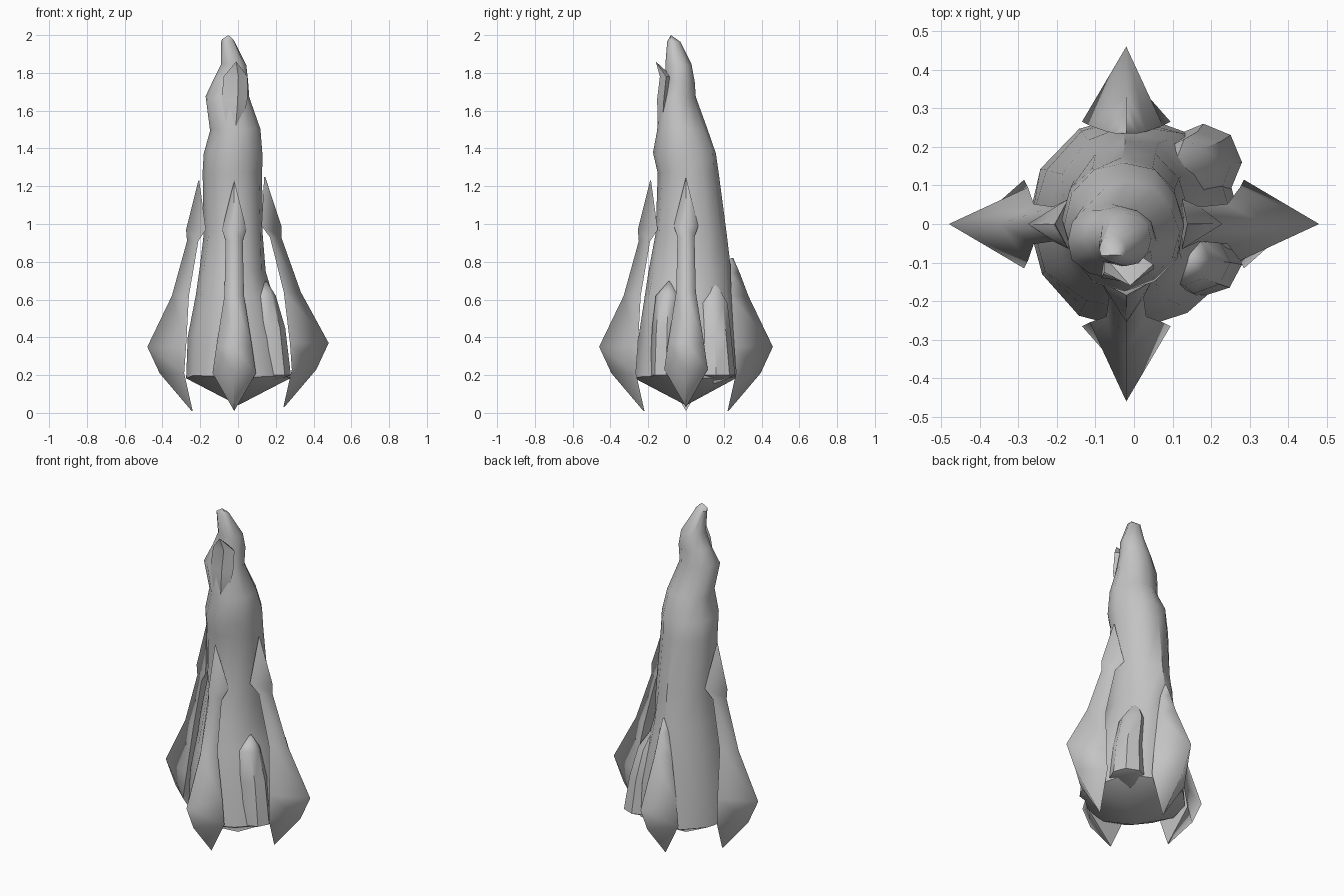
import bpy, math, random
from mathutils import Matrix, Vector

random.seed(4)
cube = bpy.data.objects.get("Cube")
if cube:
    bpy.data.objects.remove(cube, do_unlink=True)

stone = bpy.data.materials.new("grey stone")
stone.use_nodes = True
stone.diffuse_color = (0.55, 0.55, 0.55, 1)
stone.node_tree.nodes["Principled BSDF"].inputs["Base Color"].default_value = stone.diffuse_color


def add_mesh(name, verts, faces):
    mesh = bpy.data.meshes.new(name)
    mesh.from_pydata(verts, [], faces)
    mesh.materials.append(stone)
    obj = bpy.data.objects.new(name, mesh)
    bpy.context.collection.objects.link(obj)
    return obj


def smooth(obj, degrees):
    bpy.ops.object.select_all(action='DESELECT')
    obj.select_set(True)
    bpy.context.view_layer.objects.active = obj
    bpy.ops.object.shade_smooth_by_angle(angle=math.radians(degrees))


def loft(name, rings, sides, bottom, top, jitter=0.0, twist=0.0):
    """Skin oval rings (z, x_min, x_max, y_min, y_max), closed by two points."""
    verts, faces = [], []
    for level, (z, x0, x1, y0, y1) in enumerate(rings):
        for i in range(sides):
            a = math.tau * i / sides + twist * level
            wobble = 1 + random.uniform(-jitter, jitter)
            verts.append(((x0 + x1) / 2 + (x1 - x0) / 2 * math.cos(a) * wobble,
                          (y0 + y1) / 2 + (y1 - y0) / 2 * math.sin(a) * wobble,
                          z + random.uniform(-jitter, jitter) * 0.3))
    last = len(rings) - 1
    low, high = len(verts), len(verts) + 1
    verts += [bottom, top]
    for i in range(sides):
        j = (i + 1) % sides
        faces.append((low, j, i))
        faces.append((last * sides + i, last * sides + j, high))
        for k in range(last):
            a, b = k * sides, (k + 1) * sides
            faces.append((a + i, a + j, b + j, b + i))
    obj = add_mesh(name, verts, faces)
    smooth(obj, 42)
    return obj


# Tall leaning spire in the middle
SPIRE = [
    (0.19, -0.28, 0.28, -0.27, 0.28),
    (0.40, -0.26, 0.25, -0.25, 0.27),
    (0.62, -0.225, 0.19, -0.225, 0.25),
    (0.75, -0.205, 0.15, -0.20, 0.235),
    (0.95, -0.18, 0.135, -0.165, 0.21),
    (1.27, -0.19, 0.13, -0.145, 0.17),
    (1.37, -0.18, 0.13, -0.17, 0.16),
    (1.50, -0.145, 0.115, -0.15, 0.11),
    (1.67, -0.175, 0.06, -0.14, 0.05),
    (1.76, -0.13, 0.055, -0.11, 0.045),
    (1.84, -0.09, 0.045, -0.11, 0.03),
    (1.97, -0.09, -0.02, -0.10, -0.03),
]
loft("spire", SPIRE, 12, (0, 0, 0.04), (-0.05, -0.08, 2.0), jitter=0.03)

# Loose slabs leaning on the spire
loft("front_flake", [(1.52, -0.07, 0.02, -0.15, -0.10),
                     (1.66, -0.10, 0.05, -0.155, -0.08),
                     (1.78, -0.09, 0.05, -0.14, -0.07)],
     5, (-0.03, -0.13, 1.42), (-0.01, -0.16, 1.86))
loft("back_left_slab", [(0.20, 0.08, 0.28, 0.06, 0.26),
                        (0.40, 0.08, 0.25, 0.06, 0.24),
                        (0.58, 0.06, 0.20, 0.06, 0.22)],
     8, (0.12, 0.12, 0.14), (0.10, 0.14, 0.72))
loft("front_left_slab", [(0.20, 0.06, 0.28, -0.19, -0.02),
                         (0.45, 0.06, 0.25, -0.18, -0.02),
                         (0.62, 0.06, 0.20, -0.16, -0.03)],
     8, (0.12, -0.1, 0.14), (0.15, -0.09, 0.70))

# Fin stations from top to bottom: height, ridge reach, side reach, half width
TOP = [(1.23, 0.19, 0.185, 0.0),
       (0.97, 0.255, 0.15, 0.065),
       (0.91, 0.25, 0.19, 0.045)]
BROKEN_TOP = [(0.82, 0.25, 0.235, 0.0), (0.74, 0.285, 0.235, 0.03)]
LOWER = [(0.62, 0.33, 0.24, 0.052),
         (0.35, 0.46, 0.255, 0.095),
         (0.21, 0.395, 0.265, 0.115),
         (0.01, 0.225, 0.22, 0.0)]


def fin(name, degrees, offset, stations, lean=0.0):
    turn = Matrix.Rotation(math.radians(degrees), 3, 'Z')
    verts, faces = [], []
    for z, ridge, side, w in stations:
        inward = lean * max(0, z - 0.4)
        for r, t in ((side, -w), (ridge, 0), (side, w)):
            verts.append(turn @ Vector((r - inward, t, z)) + Vector(offset))
    for k in range(len(stations) - 1):
        for s in range(2):
            a = k * 3 + s
            faces.append((a, a + 3, a + 4, a + 1))
    front_count, n = len(faces), len(verts)
    # flat inner wall on its own vertices keeps the rim crisp
    verts += verts[:]
    for k in range(len(stations) - 1):
        a = n + k * 3
        faces.append((a, a + 2, a + 5, a + 3))
    obj = add_mesh(name, verts, faces)
    for poly in obj.data.polygons:
        poly.use_smooth = poly.index < front_count
    obj.data.validate()


fin("left_fin", 0, (0.02, 0, 0.02), TOP + LOWER, lean=0.08)
fin("right_fin", 180, (-0.02, 0, 0), TOP + LOWER)
fin("front_fin", -90, (-0.02, 0, 0), TOP + LOWER)
fin("back_fin", 90, (-0.02, 0, 0), BROKEN_TOP + LOWER)
